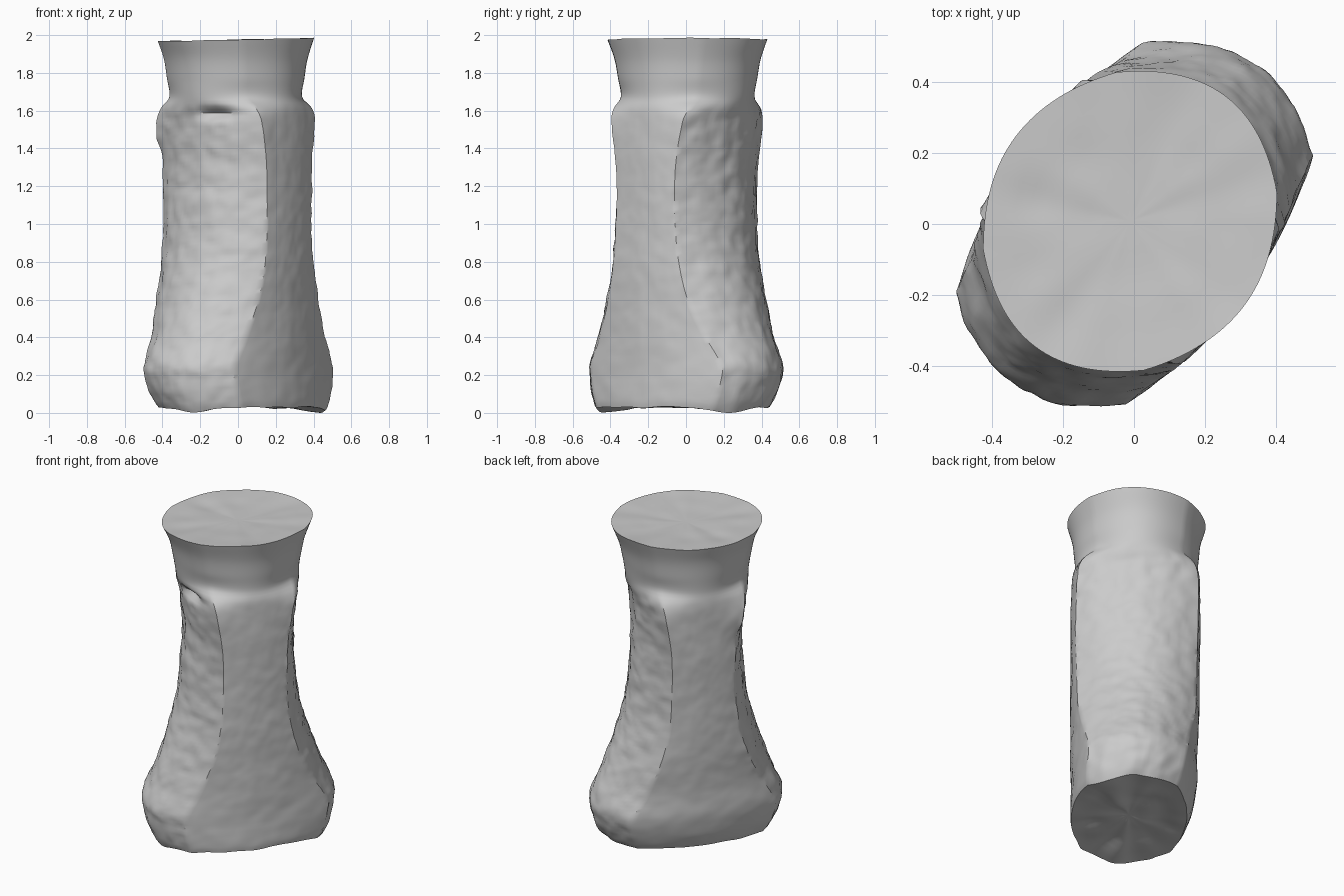
import bpy, bmesh, math
from mathutils import Vector, noise

cube = bpy.data.objects.get("Cube")
if cube:
    bpy.data.objects.remove(cube, do_unlink=True)

stone = bpy.data.materials.new("grey_stone")
stone.use_nodes = True
GREY = (0.6, 0.6, 0.6, 1)
stone.diffuse_color = GREY
bsdf = stone.node_tree.nodes["Principled BSDF"]
bsdf.inputs["Base Color"].default_value = GREY
bsdf.inputs["Roughness"].default_value = 0.8

# Cross-sections: z, end reach, side reach,
# first crease along, second crease along, crease across, sideways shift
SECTIONS = [
    (0.038, 0.495, 0.335, 0.39, 0.37, 0.26, 0.03),
    (0.065, 0.515, 0.345, 0.405, 0.38, 0.27, 0.025),
    (0.14, 0.545, 0.357, 0.435, 0.405, 0.28, 0.012),
    (0.25, 0.56, 0.365, 0.452, 0.42, 0.287, 0.0),
    (0.40, 0.505, 0.365, 0.365, 0.345, 0.305, 0.0),
    (0.60, 0.43, 0.37, 0.265, 0.268, 0.337, -0.003),
    (0.80, 0.37, 0.373, 0.21, 0.22, 0.347, -0.005),
    (1.00, 0.335, 0.373, 0.188, 0.205, 0.352, -0.006),
    (1.30, 0.315, 0.373, 0.188, 0.205, 0.352, -0.008),
    (1.55, 0.33, 0.371, 0.23, 0.24, 0.345, -0.008),
    (1.62, 0.35, 0.368, 0.25, 0.25, 0.315, -0.009),
    (1.68, 0.362, 0.355, 0.253, 0.253, 0.249, -0.014),
    (1.78, 0.378, 0.362, 0.266, 0.266, 0.256, -0.015),
    (1.88, 0.40, 0.373, 0.282, 0.282, 0.264, -0.015),
    (1.985, 0.443, 0.40, 0.312, 0.312, 0.283, -0.014),
]
ALONG = Vector((0.6, 0.8, 0))     # long axis of the plan
ACROSS = Vector((0.8, -0.6, 0))   # broad side direction
STEPS = 32                        # points on each of the four sides
ROWS = 110


def section(z):
    """Smoothly interpolate the cross-section values at height z."""
    last = len(SECTIONS) - 1
    i = max(k for k in range(last) if SECTIONS[k][0] <= z + 1e-6)
    a, b = SECTIONS[i], SECTIONS[i + 1]
    p, n = SECTIONS[max(i - 1, 0)], SECTIONS[min(i + 2, last)]
    h = b[0] - a[0]
    t = (z - a[0]) / h
    out = []
    for k in range(1, 7):
        m0 = (b[k] - p[k]) / (b[0] - p[0]) * h
        m1 = (n[k] - a[k]) / (n[0] - a[0]) * h
        out.append((2*t**3 - 3*t*t + 1) * a[k] + (t**3 - 2*t*t + t) * m0
                   + (3*t*t - 2*t**3) * b[k] + (t**3 - t*t) * m1)
    return out


def outline(z):
    """Four bowed sides meeting at creases: list of (point, outward, is_end)."""
    reach, side, c1, c2, d, shift = section(z)
    pts = []
    for q in range(4):
        sign = 1 if q < 2 else -1
        for j in range(STEPS):
            t = j / STEPS
            s = 2 * t - 1
            bow = 1 - s * s
            if q % 2 == 0:
                u = c1 + (c2 - c1) * t + (reach - (c1 + c2) / 2) * bow
                v = -d * s
            else:
                u = c2 - (c1 + c2) * t
                v = -d - (side - d) * bow
            p = (ALONG * u + ACROSS * v) * sign
            place = p + ACROSS * shift + Vector((0, 0, z))
            pts.append((place, p.normalized(), q % 2 == 0))
    return pts


def bump(p, centre, sx, sz):
    flat = (p.x - centre[0])**2 + (p.y - centre[1])**2
    return math.exp(-flat / sx**2 - (p.z - centre[2])**2 / sz**2)


def weather(p, out, is_end):
    """Chipped roughness, stronger on the two broken end faces."""
    z = p.z
    body = max(0.0, min(1.0, (1.66 - z) / 0.06))
    low = noise.noise(p * 3.5) * (0.002 + 0.003 * body)
    fine = noise.noise(p * 13) * (0.008 if is_end else 0.003) * body
    grain = noise.noise(p * 28) * (0.004 if is_end else 0.001) * body
    r = low + fine + grain
    r -= 0.045 * bump(p, (-0.12, -0.34, 1.595), 0.12, 0.028)   # chip under the collar
    r += 0.014 * bump(p, (-0.40, 0.04, 1.49), 0.10, 0.08)      # knob on the edge
    p = p + out * r
    if z < 0.2:                                                 # uneven foot
        fade = 1 - z / 0.2
        p.z += noise.noise(Vector((p.x * 7, p.y * 7, 0))) * 0.012 * fade
        for x, y in ((-0.23, -0.38), (0.42, 0.22)):
            p.z -= 0.036 * fade * bump(p, (x, y, p.z), 0.12, 1)
    if z > 1.9:                                                 # slightly tilted rim
        p.z += (p.x * 0.02 + noise.noise(p * 6) * 0.006) * (z - 1.9) / 0.085
    return p


bm = bmesh.new()
rings = []
z0, z1 = SECTIONS[0][0], SECTIONS[-1][0]
for r in range(ROWS + 1):
    z = z0 + (z1 - z0) * r / ROWS
    rings.append([bm.verts.new(weather(*s)) for s in outline(z)])


def cap(ring, lift, rough):
    """Concentric rings closing an end; lift dishes the middle."""
    centre = sum((v.co for v in ring), Vector()) / len(ring)
    loops = [ring]
    for k in range(1, 10):
        f = 1 - k / 10
        loop = []
        for v in ring:
            p = centre.lerp(v.co, f)
            p.z += lift * (1 - f * f) + noise.noise(p * 7) * rough * (1 - f**4)
            loop.append(bm.verts.new(p))
        loops.append(loop)
    mid = bm.verts.new(centre + Vector((0, 0, lift)))
    return loops, mid


def bridge(a, b):
    n = len(a)
    for i in range(n):
        j = (i + 1) % n
        bm.faces.new((a[i], a[j], b[j], b[i]))


for a, b in zip(rings, rings[1:]):
    bridge(a, b)
for ring, lift, rough in ((rings[0], 0.02, 0.02), (rings[-1], -0.012, 0.008)):
    loops, mid = cap(ring, lift, rough)
    for a, b in zip(loops, loops[1:]):
        bridge(a, b)
    inner = loops[-1]
    for i in range(len(inner)):
        bm.faces.new((inner[i], inner[(i + 1) % len(inner)], mid))

# Stand the stone on the ground
drop = min(v.co.z for v in bm.verts)
for v in bm.verts:
    v.co.z -= drop
bmesh.ops.recalc_face_normals(bm, faces=bm.faces)

mesh = bpy.data.meshes.new("flared_pestle")
bm.to_mesh(mesh)
bm.free()
mesh.materials.append(stone)
pestle = bpy.data.objects.new("flared_pestle", mesh)
bpy.context.collection.objects.link(pestle)
bpy.context.view_layer.objects.active = pestle
pestle.select_set(True)
bpy.ops.object.shade_smooth_by_angle(angle=math.radians(35))
